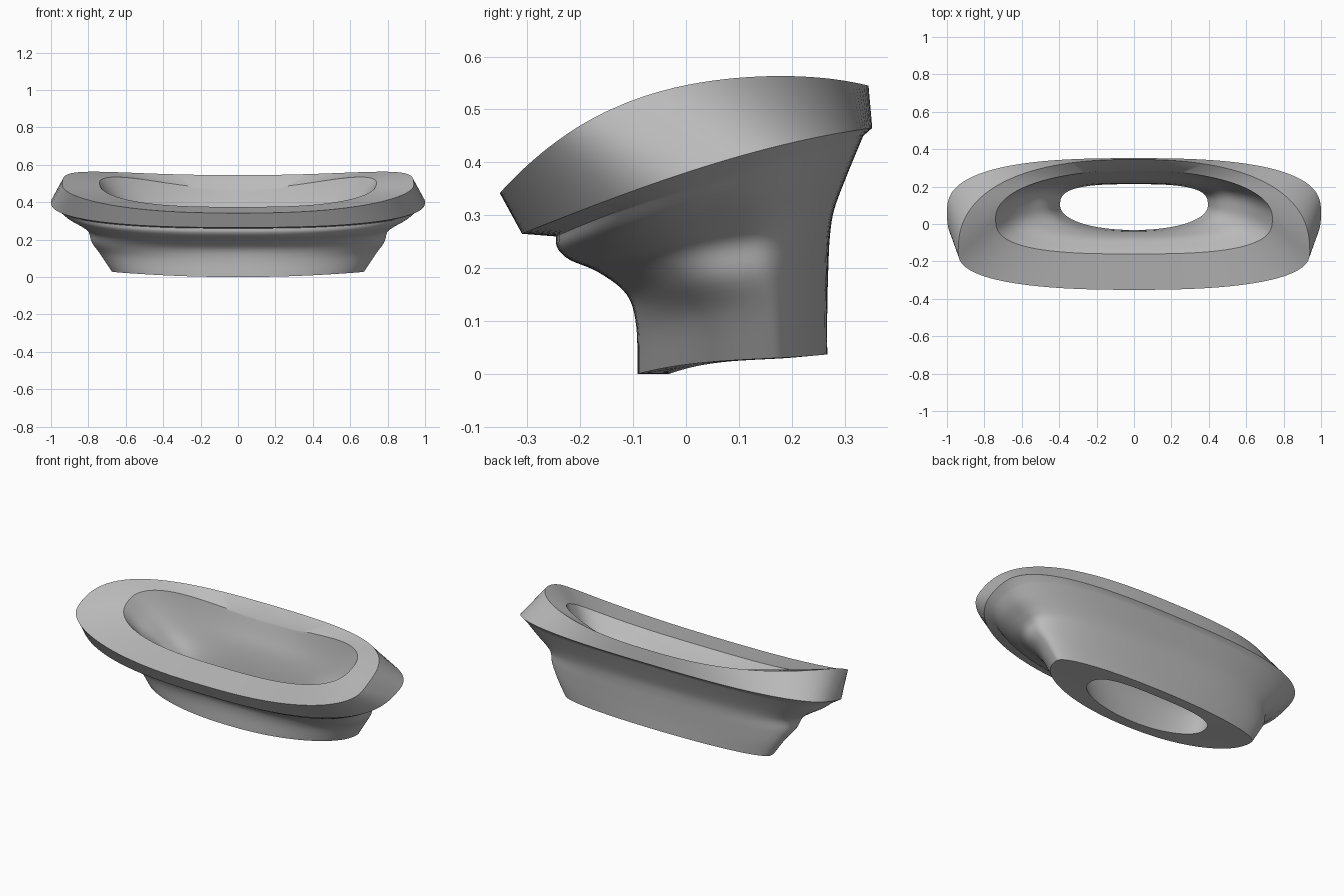
import bpy, bmesh, math

if "Cube" in bpy.data.objects:
    bpy.data.objects.remove(bpy.data.objects["Cube"], do_unlink=True)

AROUND, STEPS = 128, 5

# Ring: half width, front y, back y, widest y, front/back roundness,
# four heights spaced evenly from front to back, sag at the back centre
OUTER_WALL = [
    (.675, -.092, .267, .165, 2.2, 2.1, 0, .021, .029, .037, 0),
    (.735, -.094, .267, .15, 2.3, 2.3, .09, .11, .12, .12, 0),
    (.782, -.112, .269, .12, 2.5, 2.5, .15, .172, .19, .2, 0),
    (.80, -.165, .272, .1, 2.6, 2.6, .192, .225, .25, .26, 0),
    (.84, -.22, .28, .08, 2.6, 2.7, .216, .255, .285, .31, 0),
    (.91, -.243, .302, .06, 2.6, 2.7, .238, .295, .335, .37, 0),
    (.96, -.246, .335, .06, 2.6, 2.8, .26, .335, .395, .45, 0),
]
RIM_LOWER_EDGE = (1.0, -.31, .352, .06, 2.6, 2.7, .265, .35, .42, .465, 0)
RIM_UPPER_EDGE = (.94, -.352, .345, -.15, 2.5, 2.4, .342, .51, .563, .59, .045)
BOWL = [
    (.74, -.16, .287, .03, 2.9, 2.15, .375, .485, .535, .54, .068),
    (.665, -.115, .265, .05, 2.8, 2.5, .328, .39, .43, .43, .03),
    (.56, -.07, .236, .08, 2.6, 3.0, .265, .29, .305, .31, 0),
    (.45, -.042, .219, .09, 2.3, 3.2, .16, .18, .19, .19, 0),
    (.395, -.032, .213, .1, 2.1, 3, 0, .02, .027, .032, 0),
]


def blend(rows):
    """Smoothly interpolate between the rings of one curved section."""
    out = []
    for i in range(len(rows) - 1):
        p0, p1 = rows[max(i - 1, 0)], rows[i]
        p2, p3 = rows[i + 1], rows[min(i + 2, len(rows) - 1)]
        for k in range(STEPS):
            t = k / STEPS
            out.append([b + t / 2 * (c - a + t * (2*a - 5*b + 4*c - d + t * (3*(b - c) + d - a)))
                        for a, b, c, d in zip(p0, p1, p2, p3)])
    return out + [rows[-1]]


def ring_points(row):
    """Egg-shaped ring whose height follows a cubic from front to back."""
    a, front, back, mid, nf, nb, z0, z1, z2, z3, sag = row
    points = []
    for i in range(AROUND):
        ang = 2 * math.pi * i / AROUND
        c, s = math.cos(ang), math.sin(ang)
        n, reach = (nb, back - mid) if s > 0 else (nf, mid - front)
        x = math.copysign(a * abs(c) ** (2 / n), c)
        y = mid + math.copysign(reach * abs(s) ** (2 / n), s)
        u = 3 * (y - front) / (back - front)
        z = (-z0 * (u-1) * (u-2) * (u-3) / 6 + z1 * u * (u-2) * (u-3) / 2
             - z2 * u * (u-1) * (u-3) / 2 + z3 * u * (u-1) * (u-2) / 6)
        z -= sag * max(s, 0) ** 4
        points.append((x, y, max(z, 0)))
    return points


# Loft all sections into one closed tube around the opening
rows = blend(OUTER_WALL) + [RIM_LOWER_EDGE, RIM_UPPER_EDGE] + blend(BOWL)
bm = bmesh.new()
rings = [[bm.verts.new(p) for p in ring_points(r)] for r in rows]
for i, ring in enumerate(rings):
    other = rings[(i + 1) % len(rings)]
    for j in range(AROUND):
        k = (j + 1) % AROUND
        bm.faces.new((ring[j], ring[k], other[k], other[j]))
bmesh.ops.recalc_face_normals(bm, faces=bm.faces)
mesh = bpy.data.meshes.new("flared_collar")
bm.to_mesh(mesh)
bm.free()

collar = bpy.data.objects.new("flared_collar", mesh)
bpy.context.collection.objects.link(collar)

# Plain grey finish
grey = bpy.data.materials.new("plain_grey")
grey.use_nodes = True
grey.diffuse_color = (.5, .5, .5, 1)
grey.node_tree.nodes["Principled BSDF"].inputs["Base Color"].default_value = (.5, .5, .5, 1)
mesh.materials.append(grey)

bpy.ops.object.select_all(action="DESELECT")
collar.select_set(True)
bpy.context.view_layer.objects.active = collar
bpy.ops.object.shade_smooth_by_angle(angle=math.radians(35))
